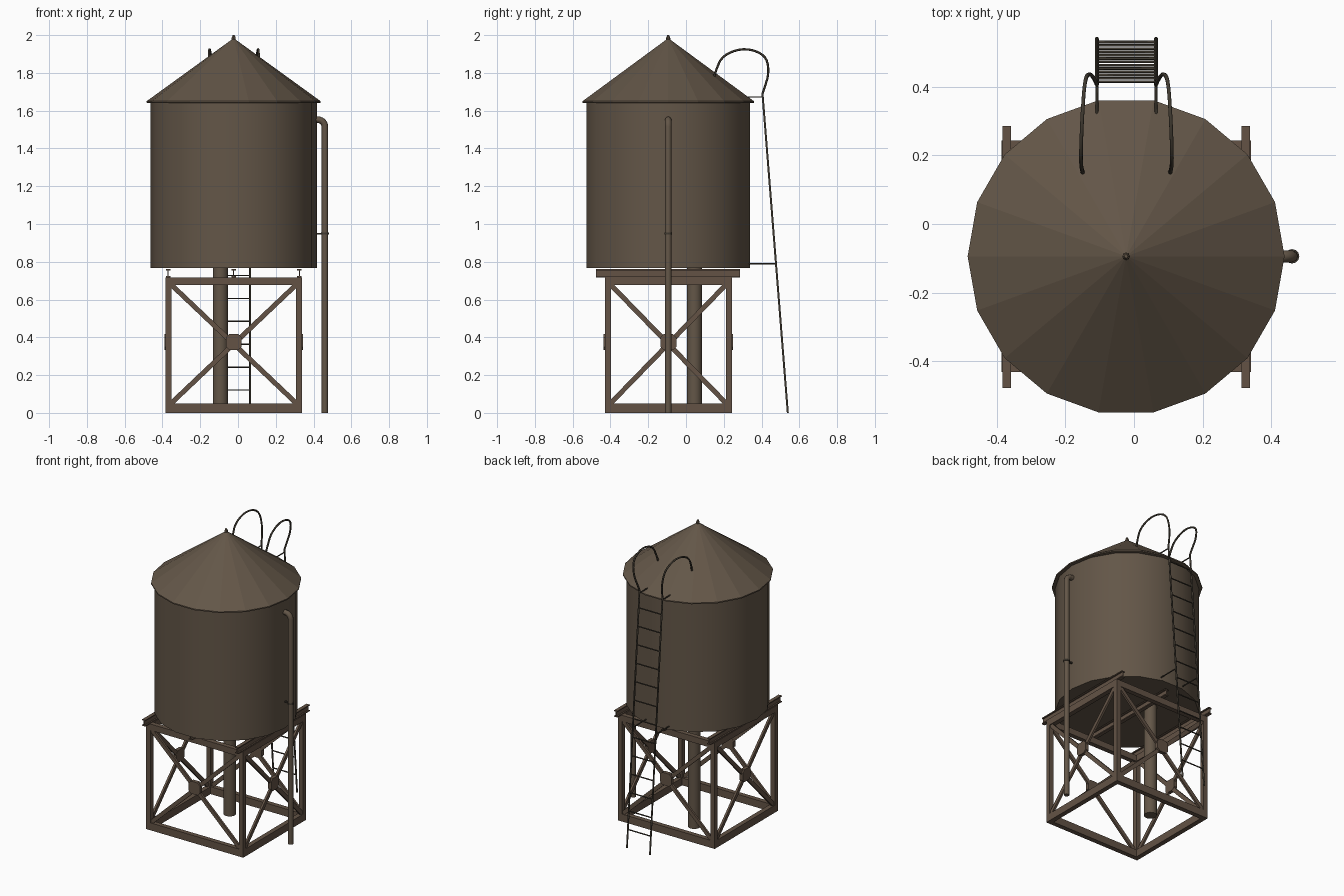
import bpy, bmesh, math
from mathutils import Vector

if "Cube" in bpy.data.objects:
    bpy.data.objects.remove(bpy.data.objects["Cube"])

CX, CY = -0.023, -0.094          # tank axis


def material(name, rgb):
    m = bpy.data.materials.new(name)
    m.diffuse_color = (*rgb, 1)
    m.use_nodes = True
    m.node_tree.nodes["Principled BSDF"].inputs["Base Color"].default_value = m.diffuse_color
    return m


TANK = material("tank brown", (0.125, 0.093, 0.064))
FRAME = material("frame brown", (0.125, 0.086, 0.060))
DARK = material("ladder dark brown", (0.052, 0.043, 0.031))


def make(name, bm, mat, smooth=False):
    bmesh.ops.recalc_face_normals(bm, faces=bm.faces)
    me = bpy.data.meshes.new(name)
    bm.to_mesh(me)
    bm.free()
    me.materials.append(mat)
    ob = bpy.data.objects.new(name, me)
    bpy.context.collection.objects.link(ob)
    if smooth:
        bpy.ops.object.select_all(action='DESELECT')
        ob.select_set(True)
        bpy.context.view_layer.objects.active = ob
        bpy.ops.object.shade_smooth_by_angle(angle=math.radians(35))
    return ob


def prism(name, profile, start, end, side, mat):
    """Extrude a 2D profile (along side, along normal) from start to end."""
    a, b = Vector(start), Vector(end)
    s = Vector(side).normalized()
    n = (b - a).normalized().cross(s)
    bm = bmesh.new()
    rings = [[bm.verts.new(p + s * u + n * v) for u, v in profile] for p in (a, b)]
    k = len(profile)
    for r in rings:
        bm.faces.new(r)
    for i in range(k):
        j = (i + 1) % k
        bm.faces.new((rings[0][i], rings[0][j], rings[1][j], rings[1][i]))
    return make(name, bm, mat)


def bar(name, a, b, side, w, h, mat=FRAME):
    return prism(name, [(-w/2, -h/2), (w/2, -h/2), (w/2, h/2), (-w/2, h/2)], a, b, side, mat)


def lathe(name, profile, mat, x=CX, y=CY, sides=18, smooth=False):
    """Revolve (radius, z) points around a vertical axis."""
    bm = bmesh.new()
    rings = [[bm.verts.new((x + r * math.cos(2*math.pi*i/sides),
                            y + r * math.sin(2*math.pi*i/sides), z))
              for i in range(sides)] for r, z in profile]
    for lo, hi in zip(rings, rings[1:]):
        for i in range(sides):
            j = (i + 1) % sides
            bm.faces.new((lo[i], lo[j], hi[j], hi[i]))
    bm.faces.new(rings[0])
    bm.faces.new(rings[-1])
    bmesh.ops.remove_doubles(bm, verts=bm.verts, dist=0.0004)
    return make(name, bm, mat, smooth)


def tube(name, points, radius, mat, res=1, spline='POLY'):
    cu = bpy.data.curves.new(name, 'CURVE')
    cu.dimensions = '3D'
    cu.bevel_depth = radius
    cu.bevel_resolution = res
    cu.use_fill_caps = True
    sp = cu.splines.new(spline)
    sp.points.add(len(points) - 1)
    for p, co in zip(sp.points, points):
        p.co = (*co, 1)
    if spline == 'NURBS':
        sp.use_endpoint_u = True
        sp.order_u = 3
        sp.resolution_u = 4
    sp.use_smooth = True
    cu.materials.append(mat)
    ob = bpy.data.objects.new(name, cu)
    bpy.context.collection.objects.link(ob)
    return ob


# Tank, roof and finial
lathe("tank_body", [(0.44, 0.768), (0.44, 1.65)], TANK, smooth=True)
lathe("roof", [(0.44, 1.640), (0.461, 1.642), (0.461, 1.650), (0.008, 1.978)], TANK)
lathe("roof_finial", [(0.011, 1.955), (0.011, 1.985), (0.005, 2.0)], TANK, sides=8)

# Riser pipe under the tank
lathe("riser_pipe", [(0.04, 0.0), (0.04, 0.775)], TANK, x=-0.093, y=0.045, sides=16, smooth=True)

# Square support frame
X0, X1, Y0, Y1 = -0.385, 0.340, -0.430, 0.243
T, H = 0.032, 0.718
for i, x in enumerate((X0 + T/2, X1 - T/2)):
    for j, y in enumerate((Y0 + T/2, Y1 - T/2)):
        bar(f"post_{i}{j}", (x, y, 0), (x, y, H), (1, 0, 0), T, T)
for z, h, level in ((0.025, 0.05, "bottom"), (0.697, 0.042, "top")):
    for i, y in enumerate((Y0 + T/2, Y1 - T/2)):
        bar(f"{level}_beam_x{i}", (X0, y, z), (X1, y, z), (0, 1, 0), T, h)
    for i, x in enumerate((X0 + T/2, X1 - T/2)):
        bar(f"{level}_beam_y{i}", (x, Y0, z), (x, Y1, z), (1, 0, 0), T, h)

# Cross braces with gusset plates on all four sides
ZM = 0.375
PLATE = [(-0.042, -0.025), (-0.025, -0.042), (0.025, -0.042), (0.042, -0.025),
         (0.042, 0.025), (0.025, 0.042), (-0.025, 0.042), (-0.042, 0.025)]
xm, ym = (X0 + X1) / 2, (Y0 + Y1) / 2
for i, (y, out) in enumerate(((Y0, -1), (Y1, 1))):
    yb = y - out * 0.012
    for k, (za, zb) in enumerate(((0.045, 0.685), (0.685, 0.045))):
        bar(f"brace_x{i}{k}", (X0 + 0.025, yb, za), (X1 - 0.025, yb, zb), (0, 1, 0), 0.014, 0.026)
    prism(f"gusset_x{i}", PLATE, (xm, y - out * 0.02, ZM), (xm, y + out * 0.006, ZM), (1, 0, 0), FRAME)
for i, (x, out) in enumerate(((X0, -1), (X1, 1))):
    xb = x - out * 0.012
    for k, (za, zb) in enumerate(((0.045, 0.685), (0.685, 0.045))):
        bar(f"brace_y{i}{k}", (xb, Y0 + 0.025, za), (xb, Y1 - 0.025, zb), (1, 0, 0), 0.014, 0.026)
    prism(f"gusset_y{i}", PLATE, (x - out * 0.02, ym, ZM), (x + out * 0.004, ym, ZM), (0, 1, 0), FRAME)

# I-beams carrying the tank
f, w, t, h = 0.012, 0.003, 0.007, 0.022
IBEAM = [(-f, -h), (f, -h), (f, -h+t), (w, -h+t), (w, h-t), (f, h-t),
         (f, h), (-f, h), (-f, h-t), (-w, h-t), (-w, -h+t), (-f, -h+t)]
for i, x in enumerate((-0.370, CX, 0.325)):
    prism(f"tank_beam_{i}", IBEAM, (x, -0.477, 0.739), (x, 0.285, 0.739), (1, 0, 0), FRAME)

# Overflow pipe with elbow and clamp
pipe = [(0.40, CY, 1.552)]
pipe += [(0.423 + 0.037 * math.sin(a), CY, 1.515 + 0.037 * math.cos(a))
         for a in [math.pi / 2 * k / 6 for k in range(7)]]
pipe += [(0.460, CY, 0.0)]
tube("overflow_pipe", pipe, 0.0175, TANK, res=2)
lathe("pipe_clamp", [(0.021, 0.944), (0.021, 0.954)], DARK, x=0.460, sides=12)
bar("clamp_arm", (0.41, CY, 0.949), (0.45, CY, 0.949), (0, 1, 0), 0.012, 0.008, DARK)

# Ladder: rails, hoops, standoffs and rungs
LX, HALF = -0.022, 0.086


def rail_y(z):
    return 0.539 - 0.0793 * z


HOOP = [(0.086, 0.405, 1.69), (0.090, 0.417, 1.725), (0.106, 0.440, 1.80), (0.121, 0.425, 1.895),
        (0.129, 0.310, 1.935), (0.133, 0.195, 1.895), (0.131, 0.160, 1.82), (0.126, 0.147, 1.775)]
for s, side in ((-1, "left"), (1, "right")):
    x = LX + s * HALF
    tube(f"ladder_rail_{side}", [(x, rail_y(0), 0), (x, rail_y(1.69), 1.69)], 0.006, DARK)
    tube(f"ladder_hoop_{side}", [(LX + s * u, y, z) for u, y, z in HOOP], 0.006, DARK, spline='NURBS')
    for z, y in ((0.79, 0.325), (1.672, 0.317)):
        tube(f"ladder_standoff_{side}_{z}", [(x, rail_y(z), z), (x, y, z)], 0.004, DARK)
for k in range(13):
    z = 0.12 * 1.01 * (k + 1)
    tube(f"ladder_rung_{k}", [(LX - HALF, rail_y(z), z), (LX + HALF, rail_y(z), z)], 0.004, DARK)
